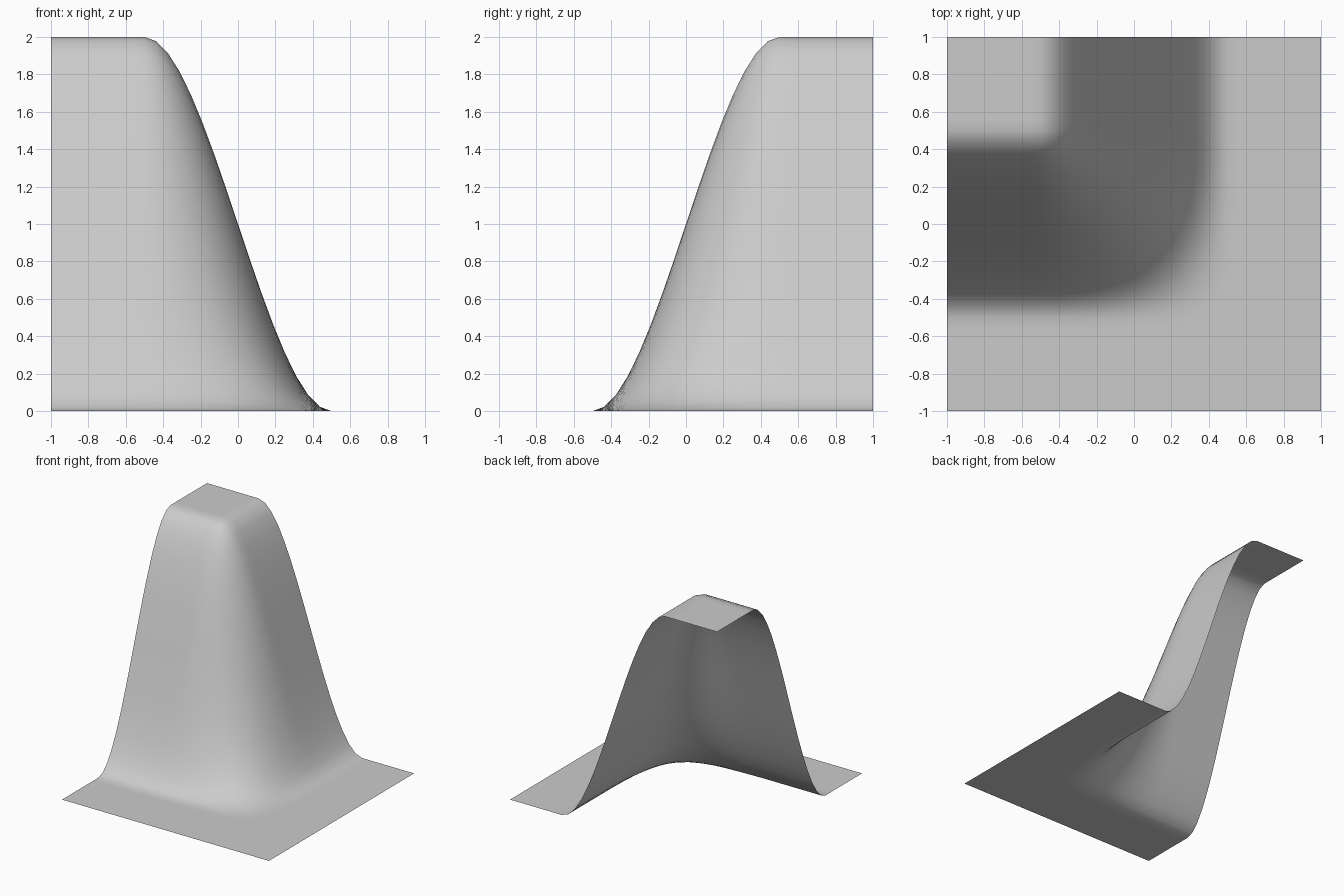
import bpy

if "Cube" in bpy.data.objects:
    bpy.data.objects.remove(bpy.data.objects["Cube"])


def ease(t):
    """Smooth 0..1 ramp, flat at both ends."""
    t = max(0.0, min(1.0, t))
    return t * t * (3 - 2 * t)


# Open terrain tile: an outer cliff corner with a raised back-left plateau
bpy.ops.mesh.primitive_grid_add(x_subdivisions=32, y_subdivisions=32, size=2)
tile = bpy.context.object
tile.name = "cliff_corner_tile"

# Height is the product of the slopes across x and y
for v in tile.data.vertices:
    v.co.z = 2 * ease(0.5 - v.co.x) * ease(0.5 + v.co.y)

bpy.ops.object.shade_smooth()
